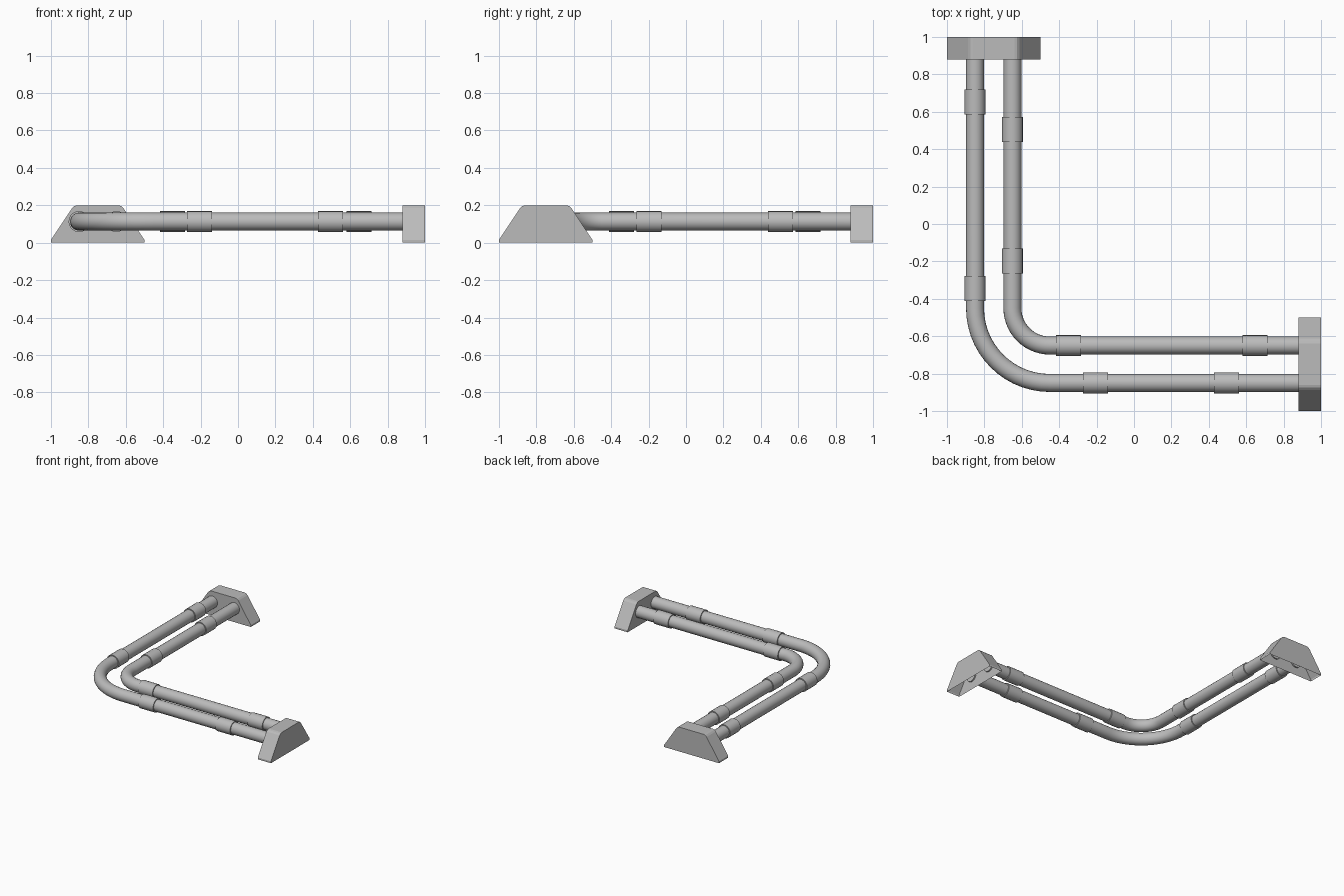
import bpy, bmesh, math
from mathutils import Matrix, Vector

cube = bpy.data.objects.get("Cube")
if cube:
    bpy.data.objects.remove(cube, do_unlink=True)

PIPE_Z = 0.113
BEND = -0.45          # centre of both bends in x and y
SWAP = Matrix(((0, 1, 0, 0), (1, 0, 0, 0), (0, 0, 1, 0), (0, 0, 0, 1)))

grey = bpy.data.materials.new("steel_grey")
grey.use_nodes = True
colour = (0.5, 0.5, 0.5, 1)
grey.diffuse_color = colour
bsdf = next(n for n in grey.node_tree.nodes if n.type == "BSDF_PRINCIPLED")
bsdf.inputs["Base Color"].default_value = colour


def finish(name, bm, smooth=False):
    mesh = bpy.data.meshes.new(name)
    bm.to_mesh(mesh)
    bm.free()
    mesh.materials.append(grey)
    obj = bpy.data.objects.new(name, mesh)
    bpy.context.collection.objects.link(obj)
    if smooth:
        bpy.ops.object.select_all(action="DESELECT")
        obj.select_set(True)
        bpy.context.view_layer.objects.active = obj
        bpy.ops.object.shade_smooth_by_angle(angle=math.radians(40))
    return obj


def mirror_diagonal(bm):
    bmesh.ops.transform(bm, matrix=SWAP, verts=bm.verts)
    bmesh.ops.reverse_faces(bm, faces=bm.faces)


def sweep(path, radius, sides=20):
    """Tube along a flat path of (point, direction) pairs, closed at both ends."""
    bm = bmesh.new()
    rings = []
    for point, direction in path:
        side = Vector((direction.y, -direction.x, 0))
        ring = []
        for i in range(sides):
            a = math.tau * i / sides
            offset = side * math.cos(a) + Vector((0, 0, math.sin(a)))
            ring.append(bm.verts.new(point + offset * radius))
        rings.append(ring)
    for a, b in zip(rings, rings[1:]):
        for i in range(sides):
            j = (i + 1) % sides
            bm.faces.new((a[i], a[j], b[j], b[i]))
    bm.faces.new(rings[0])
    bm.faces.new(rings[-1])
    bmesh.ops.recalc_face_normals(bm, faces=bm.faces)
    return bm


# Bent pipes
def pipe(name, bend_radius):
    lane = BEND - bend_radius
    path = [(Vector((lane, 0.89, PIPE_Z)), Vector((0, -1, 0)))]
    steps = 14
    for i in range(steps + 1):
        a = math.pi + math.pi / 2 * i / steps
        out = Vector((math.cos(a), math.sin(a), 0))
        centre = Vector((BEND, BEND, PIPE_Z))
        path.append((centre + out * bend_radius, Vector((-out.y, out.x, 0))))
    path.append((Vector((0.89, lane, PIPE_Z)), Vector((1, 0, 0))))
    finish(name, sweep(path, 0.048), smooth=True)


# Coupling sleeves around the straight runs
def sleeve(name, lane, middle, swapped):
    along = Vector((1, 0, 0))
    path = [(Vector((middle + s * 0.067, lane, PIPE_Z)), along) for s in (-1, 1)]
    bm = sweep(path, 0.056)
    if swapped:
        mirror_diagonal(bm)
    finish(name, bm, smooth=True)


# End housing: chamfered trapezoid shell, open underneath
def housing(name, swapped):
    half = [(0.25, 0), (0.25, 0.015), (0.137, 0.185), (0.125, 0.196), (0.11, 0.2)]
    outline = half + [(-u, z) for u, z in reversed(half)]
    bm = bmesh.new()
    inner, outer = [[bm.verts.new((x, u - 0.75, z)) for u, z in outline]
                    for x in (0.88, 1.0)]
    bm.faces.new(inner)
    bm.faces.new(outer)
    for i in range(len(outline) - 1):
        bm.faces.new((inner[i], inner[i + 1], outer[i + 1], outer[i]))
    bmesh.ops.recalc_face_normals(bm, faces=bm.faces)
    if swapped:
        mirror_diagonal(bm)
    finish(name, bm)


pipe("outer_pipe", 0.4)
pipe("inner_pipe", 0.2)
for swapped, run in ((False, "front"), (True, "side")):
    housing(run + "_housing", swapped)
    outer_spots, inner_spots = (-0.205, 0.495), (-0.35, 0.647)
    if swapped:
        outer_spots, inner_spots = (-0.345, 0.652), (-0.197, 0.505)
    for end, spot in zip(("near", "far"), outer_spots):
        sleeve(f"{run}_outer_sleeve_{end}", -0.85, spot, swapped)
    for end, spot in zip(("near", "far"), inner_spots):
        sleeve(f"{run}_inner_sleeve_{end}", -0.65, spot, swapped)
